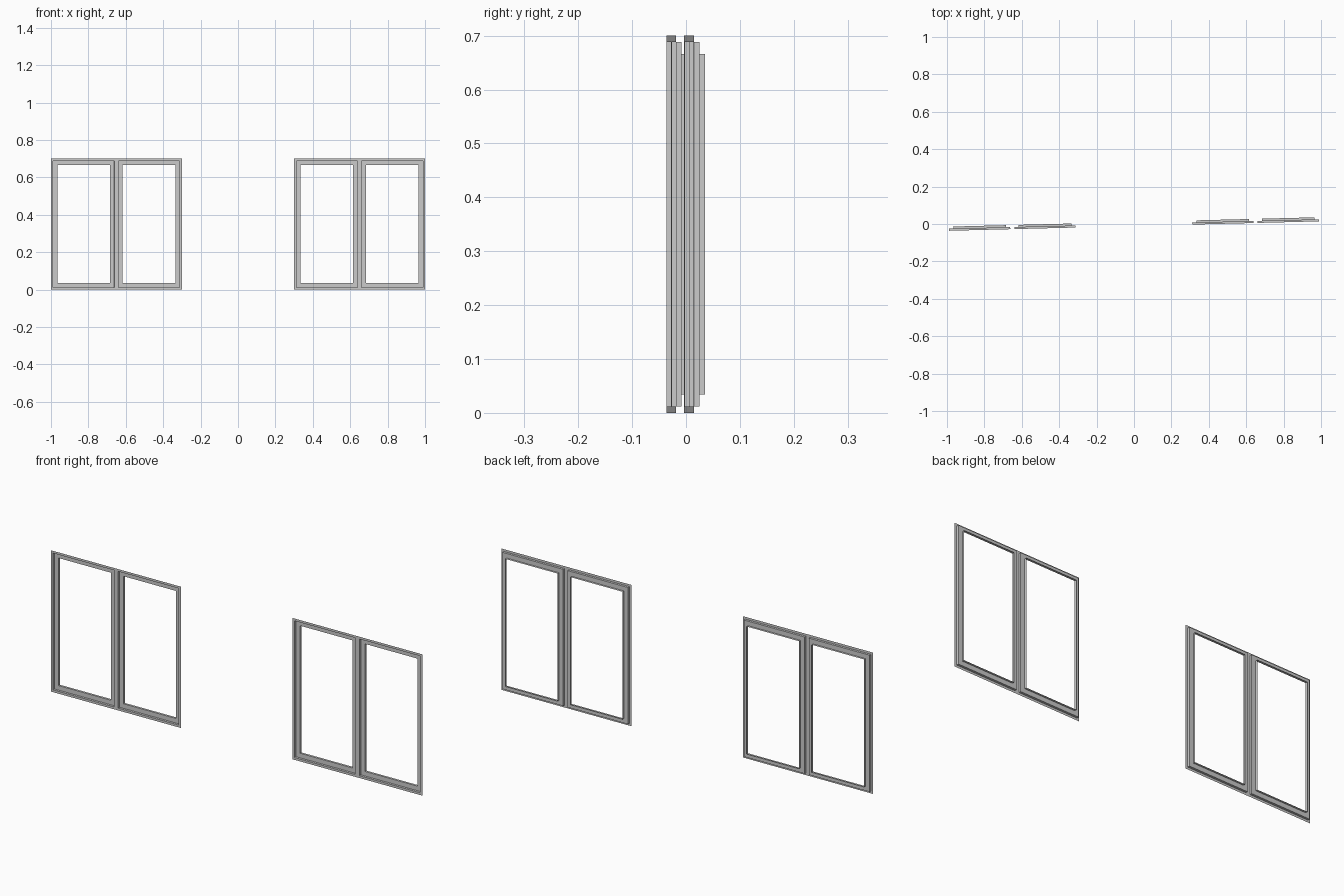
import bpy, bmesh, math

if "Cube" in bpy.data.objects:
    bpy.data.objects.remove(bpy.data.objects["Cube"])

TILT = 0.0254          # slight turn of the whole wall line about z
HALF_W, HEIGHT = 0.35, 0.70
STEP = 0.011
# stepped section of the frame: (inset from edge, depth to the back)
SECTION = [(0, 0), (0.0115, 0), (0.0115, STEP), (0.034, STEP), (0.034, 2 * STEP)]


def add_sash(bm, x0):
    """One stepped rectangular frame, open in the middle."""
    rings = []
    for inset, y in SECTION:
        a, b = x0 + inset, x0 + HALF_W - inset
        lo, hi = inset, HEIGHT - inset
        rings.append([bm.verts.new(p) for p in
                      ((a, y, lo), (b, y, lo), (b, y, hi), (a, y, hi))])
    for r, s in zip(rings, rings[1:]):
        for i in range(4):
            j = (i + 1) % 4
            bm.faces.new((r[i], r[j], s[j], s[i]))


def window_frame(name, x_centre):
    bm = bmesh.new()
    add_sash(bm, -HALF_W)
    add_sash(bm, 0)
    # join the two sashes along the mullion
    bmesh.ops.remove_doubles(bm, verts=bm.verts, dist=1e-5)
    mesh = bpy.data.meshes.new(name)
    bm.to_mesh(mesh)
    bm.free()
    ob = bpy.data.objects.new(name, mesh)
    ob.location = (x_centre, x_centre * TILT - STEP, 0)
    ob.rotation_euler.z = math.atan(TILT)
    bpy.context.collection.objects.link(ob)


# left and right double windows
window_frame("left_window_frame", -0.65)
window_frame("right_window_frame", 0.65)
